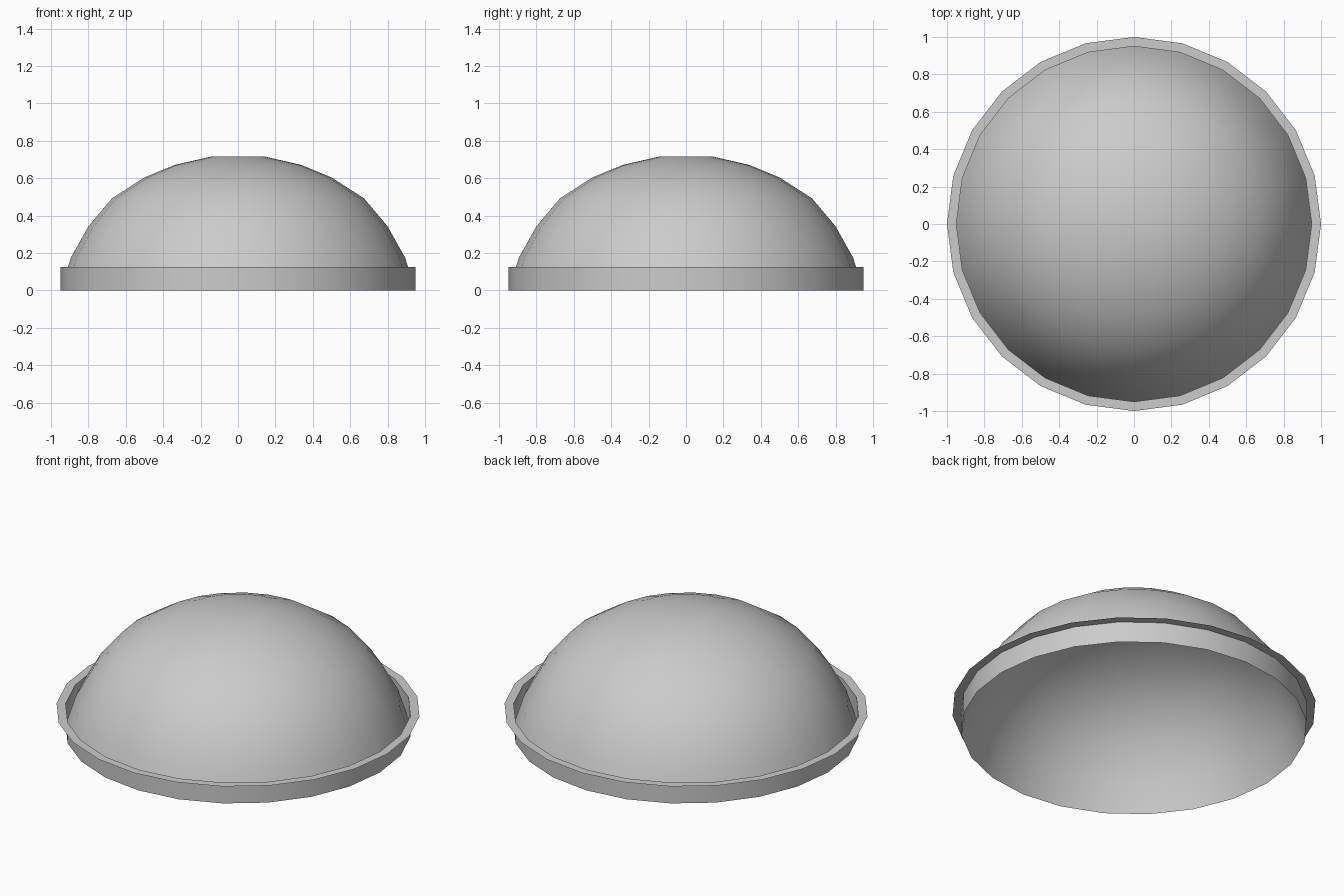
import bpy, bmesh, math

if "Cube" in bpy.data.objects:
    bpy.data.objects.remove(bpy.data.objects["Cube"])

SIDES = 24


def revolve(name, profile, capped=False):
    """Spin an open (radius, z) profile around z into a thin shell."""
    bm = bmesh.new()
    rings = []
    for r, z in profile:
        rings.append([bm.verts.new((r * math.cos(math.tau * i / SIDES),
                                    r * math.sin(math.tau * i / SIDES), z))
                      for i in range(SIDES)])
    for a, b in zip(rings, rings[1:]):
        for i in range(SIDES):
            j = (i + 1) % SIDES
            bm.faces.new((a[i], a[j], b[j], b[i]))
    if capped:
        tip = bm.verts.new((0, 0, profile[-1][1]))
        for i in range(SIDES):
            bm.faces.new((rings[-1][i], rings[-1][(i + 1) % SIDES], tip))
    mesh = bpy.data.meshes.new(name)
    bm.to_mesh(mesh)
    bm.free()
    ob = bpy.data.objects.new(name, mesh)
    bpy.context.collection.objects.link(ob)
    bpy.ops.object.select_all(action='DESELECT')
    ob.select_set(True)
    bpy.context.view_layer.objects.active = ob
    bpy.ops.object.shade_smooth_by_angle(angle=math.radians(35))
    return ob


# Hollow dome, open underneath
revolve("dome", [(0.95, 0), (0.893, 0.176), (0.80, 0.342), (0.674, 0.492),
                 (0.50, 0.604), (0.338, 0.671), (0.137, 0.717)], capped=True)

# Upright band rising from the dome's foot, with a thin flat flange on top
revolve("rim_band", [(0.95, 0), (0.95, 0.126)])
flange = revolve("rim_flange", [(1.0, 0.126), (0.95, 0.126)])
